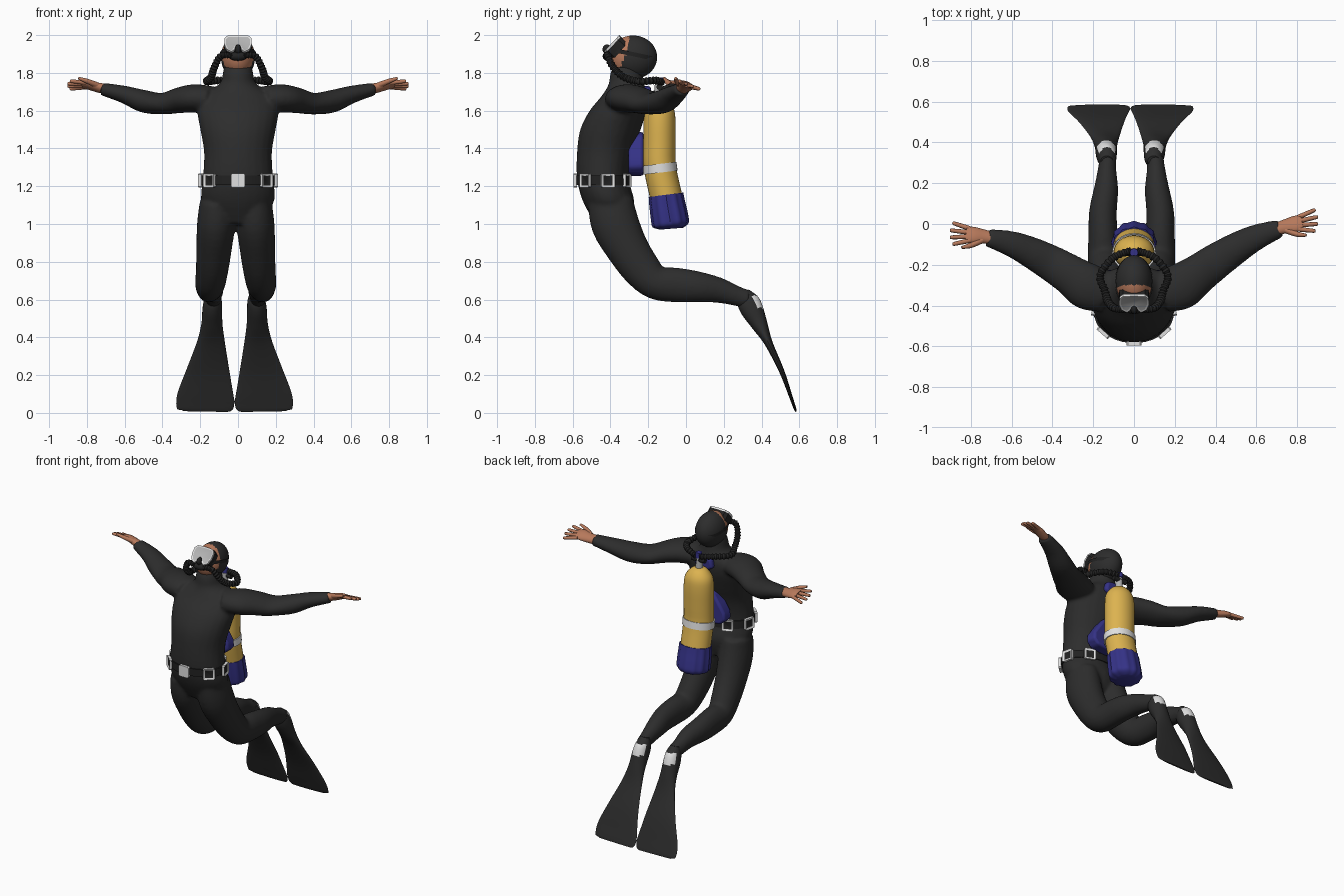
import bpy
import bmesh
import math
from mathutils import Vector, Matrix

default_cube = bpy.data.objects.get("Cube")
if default_cube:
    bpy.data.objects.remove(default_cube, do_unlink=True)

X, Y, Z = Vector((1, 0, 0)), Vector((0, 1, 0)), Vector((0, 0, 1))


def material(name, r, g, b):
    mat = bpy.data.materials.new(name)
    mat.use_nodes = True
    mat.diffuse_color = (r, g, b, 1)
    mat.node_tree.nodes["Principled BSDF"].inputs["Base Color"].default_value = (r, g, b, 1)
    return mat


suit = material("neoprene_black", .026, .026, .026)
rubber = material("rubber_black", .016, .016, .016)
skin = material("skin", .47, .19, .105)
yellow = material("tank_yellow", .72, .45, .08)
blue = material("harness_blue", .035, .032, .24)
white = material("buckle_white", .75, .75, .75)
glass = material("lens_grey", .45, .45, .45)


def loft(bm, rings, ref=X, up=None, n=24, steps=4, lobes=0, ripple=0):
    """Closed tube through rings of (x, y, z, radius along ref, other radius)."""
    pts = [Vector(r) for r in rings]
    path = []
    for i in range(len(pts) - 1):
        a, b, c, d = (pts[min(max(i + k, 0), len(pts) - 1)] for k in (-1, 0, 1, 2))
        for k in range(steps):
            t = k / steps
            path.append(b + (c - a) * (t / 2) + (a * 2 - b * 5 + c * 4 - d) * (t * t / 2)
                        + (b * 3 - a - c * 3 + d) * (t ** 3 / 2))
    path.append(pts[-1])
    loops = []
    for k, p in enumerate(path):
        ahead, behind = path[min(k + 1, len(path) - 1)], path[max(k - 1, 0)]
        axis = up or (Vector(ahead[:3]) - Vector(behind[:3])).normalized()
        side = (ref - axis * ref.dot(axis)).normalized()
        other = axis.cross(side)
        swell = 1 + ripple * (-1) ** k
        loop = []
        for j in range(n):
            ang = math.tau * j / n
            r = swell * (1 + lobes * math.cos(ang * n / 4))
            offset = side * max(p[3], .002) * math.cos(ang) + other * max(p[4], .002) * math.sin(ang)
            loop.append(bm.verts.new(Vector(p[:3]) + offset * r))
        loops.append(loop)
    for low, high in zip(loops, loops[1:]):
        for j in range(n):
            m = (j + 1) % n
            bm.faces.new((low[j], low[m], high[m], high[j]))
    bm.faces.new(loops[0][::-1])
    bm.faces.new(loops[-1])


def finish(name, bm, mats, rule=None, angle=40):
    bmesh.ops.recalc_face_normals(bm, faces=bm.faces)
    bm.normal_update()
    if rule:
        for f in bm.faces:
            f.material_index = rule(f)
    mesh = bpy.data.meshes.new(name)
    bm.to_mesh(mesh)
    bm.free()
    for m in mats:
        mesh.materials.append(m)
    obj = bpy.data.objects.new(name, mesh)
    bpy.context.collection.objects.link(obj)
    bpy.ops.object.select_all(action='DESELECT')
    obj.select_set(True)
    bpy.context.view_layer.objects.active = obj
    bpy.ops.object.shade_smooth_by_angle(angle=math.radians(angle))
    return obj


def tube(name, rings, mat, rule=None, **options):
    bm = bmesh.new()
    loft(bm, rings, **options)
    return finish(name, bm, mat if isinstance(mat, list) else [mat], rule)


def ellipsoid(name, centre, radii, mats, rule=None, segments=32):
    bm = bmesh.new()
    shape = Matrix.Translation(centre) @ Matrix.Diagonal((*radii, 1))
    bmesh.ops.create_uvsphere(bm, u_segments=segments, v_segments=segments * 3 // 4, radius=1, matrix=shape)
    return finish(name, bm, mats, rule)


def prism(name, half, low, high, matrix, mats, inset=0, sink=0):
    """Mirrored outline extruded along local z; the front may get an inset panel."""
    bm = bmesh.new()
    outline = half + [(-x, y) for x, y in reversed(half) if x > 0]
    base = bm.faces.new([bm.verts.new((x, y, low)) for x, y in outline])
    cap = bmesh.ops.extrude_face_region(bm, geom=[base])["geom"]
    bmesh.ops.translate(bm, verts=[v for v in cap if isinstance(v, bmesh.types.BMVert)], vec=Z * (high - low))
    bmesh.ops.recalc_face_normals(bm, faces=bm.faces)
    if inset:
        front = max(bm.faces, key=lambda f: f.calc_center_median().z)
        bmesh.ops.inset_region(bm, faces=[front], thickness=inset, depth=-sink)
        front.material_index = 1
    bm.transform(matrix)
    return finish(name, bm, mats, angle=30)


def mirrored(rings, s, shift=0):
    return [(s * x + shift, y, z, a, b) for x, y, z, a, b in rings]


def arm_side(rings, s):
    # the right arm swings slightly further forward
    swing = .11 if s < 0 else 0
    return [(s * x, y - swing * max(0, x - .3), z, a, b) for x, y, z, a, b in rings]


# Wetsuit: torso, arms and legs fused into one smooth skin
torso = [(0, -.39, 1.0, .1, .09), (0, -.41, 1.12, .192, .136), (0, -.44, 1.24, .186, .137),
         (0, -.43, 1.38, .18, .147), (0, -.4, 1.5, .2, .16), (0, -.36, 1.6, .215, .15),
         (0, -.325, 1.68, .19, .12), (0, -.315, 1.74, .1, .095), (0, -.315, 1.8, .08, .085),
         (0, -.3, 1.86, .07, .07)]
arm = [(.14, -.335, 1.66, .1, .07), (.23, -.305, 1.665, .115, .075), (.31, -.25, 1.655, .1, .068),
       (.4, -.185, 1.637, .09, .057), (.5, -.12, 1.65, .078, .06), (.6, -.065, 1.685, .064, .047),
       (.72, -.02, 1.715, .044, .034)]
leg = [(.1, -.4, 1.12, .09, .12), (.105, -.375, 1.0, .1, .127), (.115, -.31, .87, .094, .113),
       (.125, -.235, .76, .086, .103), (.135, -.16, .69, .08, .09), (.14, -.05, .677, .072, .092),
       (.14, .06, .667, .068, .083), (.125, .17, .65, .06, .068), (.12, .27, .618, .045, .053),
       (.115, .33, .6, .042, .05)]
bm = bmesh.new()
loft(bm, torso, up=Z)
for s in (1, -1):
    loft(bm, arm_side(arm, s), ref=Y)
    loft(bm, mirrored(leg, s, -.012))
wetsuit = finish("wetsuit", bm, [suit])
remesh = wetsuit.modifiers.new("fuse", 'REMESH')
remesh.mode = 'VOXEL'
remesh.voxel_size = .011
remesh.use_smooth_shade = True
relax = wetsuit.modifiers.new("relax", 'SMOOTH')
relax.factor = .5
relax.iterations = 6

# Hands with fanned fingers
palm = [(.7, -.025, 1.715, .032, .026), (.74, -.012, 1.722, .036, .024),
        (.79, 0, 1.735, .043, .02), (.825, .008, 1.737, .036, .014)]
thumb = [(.745, -.03, 1.735, .016, .016), (.8, -.05, 1.757, .013, .013), (.845, -.055, 1.772, .007, .007)]
spread = Vector((0, 1, -.4)).normalized()
for s, side in ((1, "left"), (-1, "right")):
    bm = bmesh.new()
    loft(bm, arm_side(palm, s), ref=spread)
    loft(bm, arm_side(thumb, s), ref=Y, n=10)
    for j in range(4):
        u = (j - 1.5) * .021
        root = Vector((.805, .004, 1.736)) + spread * u
        reach = Vector((.104 - abs(u) * .6, .014, 0)) + spread * u * .8
        finger = [(*(root + reach * t), r, r) for t, r in ((0, .012), (.5, .011), (.93, .009), (1, .003))]
        loft(bm, arm_side(finger, s), ref=Y, n=10)
    finish(side + "_hand", bm, [skin])

# Fins with a pale heel patch
fin = [(.115, .31, .645, .03, .025), (.115, .325, .6, .046, .056), (.118, .348, .55, .052, .06),
       (.12, .388, .47, .056, .044), (.125, .437, .37, .075, .022), (.14, .507, .22, .115, .014),
       (.154, .557, .08, .152, .009), (.152, .576, .025, .148, .007), (.152, .582, .008, .12, .004)]


def heel_patch(f):
    c = f.calc_center_median()
    return int(.555 < c.z < .62 and f.normal.dot(Vector((0, .9, .4))) > .4)


for s, side in ((1, "left"), (-1, "right")):
    tube(side + "_fin", mirrored(fin, s, -.018), [suit, white], heel_patch, steps=6)

# Hooded head with exposed face
head_centre = Vector((0, -.28, 1.883))
gaze = Vector((0, -.95, .31))


def face_opening(f):
    return int((f.calc_center_median() - head_centre).normalized().dot(gaze) > .45)


ellipsoid("hooded_head", head_centre, (.09, .127, .115), [suit, skin], face_opening, 48)

# Diving mask: skirt, rim with lens, nose pocket and strap
mask_half = [(0, .06), (.055, .057), (.072, .038), (.073, -.005), (.06, -.042), (.035, -.058),
             (.02, -.045), (.01, -.022), (0, -.018)]
mask_place = Matrix.Translation((0, -.39, 1.952)) @ Matrix.Rotation(math.radians(47), 4, 'X')
prism("mask_skirt", mask_half, -.06, -.006, mask_place, [rubber])
prism("mask_rim", mask_half, -.006, .006, mask_place, [white, glass], .009, .003)
ellipsoid("mask_nose_pocket", (0, -.418, 1.925), (.017, .024, .026), [rubber], segments=16)
bm = bmesh.new()
strap_tilt = Matrix.Translation((0, -.285, 1.9)) @ Matrix.Rotation(math.radians(-12), 4, 'X')
for k, h in enumerate((-.011, .011)):
    ring = [bm.verts.new(strap_tilt @ Vector((.094 * math.cos(t), .131 * math.sin(t), h)))
            for t in (math.tau * j / 40 for j in range(40))]
    if k:
        for j in range(40):
            m = (j + 1) % 40
            bm.faces.new((lower[j], lower[m], ring[m], ring[j]))
    lower = ring
finish("mask_strap", bm, [rubber])

# Mouthpiece and corrugated breathing hoses
ellipsoid("mouthpiece", (0, -.415, 1.888), (.05, .026, .024), [rubber], segments=20)
hose = [(.03, -.42, 1.89, .015, .015), (.09, -.415, 1.89, .017, .017), (.125, -.385, 1.83, .018, .018),
        (.142, -.33, 1.778, .018, .018), (.165, -.25, 1.755, .018, .018), (.1, -.165, 1.76, .018, .018),
        (.015, -.13, 1.75, .017, .017)]
for s, side in ((1, "left"), (-1, "right")):
    tube(side + "_hose", mirrored(hose, s), rubber, ref=Vector((0, -.65, -.75)), n=14, steps=9, ripple=.16)

# Air tank, band, pleated boot and valve
tank = [(0, -.145, 1.672, .02, .02), (0, -.145, 1.655, .055, .05), (0, -.143, 1.61, .09, .078),
        (0, -.14, 1.54, .1, .085), (0, -.14, 1.42, .1, .085), (0, -.138, 1.3, .1, .085),
        (0, -.104, 1.14, .1, .085)]
tube("air_tank", tank, yellow, n=32)
tube("tank_band", [(0, -.142, 1.318, .107, .092), (0, -.136, 1.272, .107, .092)], white, n=32,
     up=Vector((0, .12, -1)).normalized())
boot = [(0, -.106, 1.155, .104, .089), (0, -.1, 1.11, .106, .092), (0, -.088, 1.04, .108, .096),
        (0, -.081, .995, .102, .093), (0, -.079, .975, .06, .06)]
tube("tank_boot", boot, blue, n=48, lobes=.035)
tube("tank_valve", [(0, -.145, 1.66, .024, .024), (0, -.145, 1.745, .02, .02)], glass, n=16)
tube("valve_crossbar", [(-.05, -.14, 1.725, .016, .016), (.05, -.14, 1.725, .016, .016)], rubber, ref=Y, n=12)
tube("valve_knob", [(0, -.14, 1.74, .022, .022), (0, -.14, 1.775, .02, .02)], blue, n=12)

# Harness plates between the tank and the back
upright = Matrix.Rotation(math.radians(90), 4, 'X')
back_half = [(0, 1.49), (.05, 1.47), (.09, 1.41), (.13, 1.35), (.135, 1.3), (.1, 1.265), (0, 1.255)]
plate = prism("back_plate", back_half, .225, .305, upright, [blue])
yoke = prism("shoulder_yoke", [(0, 1.73), (.055, 1.72), (.07, 1.66), (0, 1.62)], .185, .23, upright, [blue])
for obj in (plate, yoke):
    bevel = obj.modifiers.new("soften", 'BEVEL')
    bevel.width = .015
    bevel.segments = 3

# Weight belt with a centre clasp and framed buckles
tube("weight_belt", [(0, -.437, 1.206, .195, .145), (0, -.44, 1.258, .194, .144)], rubber, up=Z, n=40)
for k in range(-3, 4):
    t = math.radians(50 * k)
    spot = (.196 * math.sin(t), -.439 - .146 * math.cos(t), 1.23)
    turn = math.atan2(math.sin(t) / .196, math.cos(t) / .146)
    place = Matrix.Translation(spot) @ Matrix.Rotation(turn, 4, 'Z') @ upright
    square = [(0, .038), (.03, .038), (.037, .031), (.037, -.031), (.03, -.038), (0, -.038)]
    if k:
        prism("belt_buckle", square, -.008, .01, place, [white, rubber], .013, .006)
    else:
        prism("belt_clasp", square, -.008, .01, place, [white])
